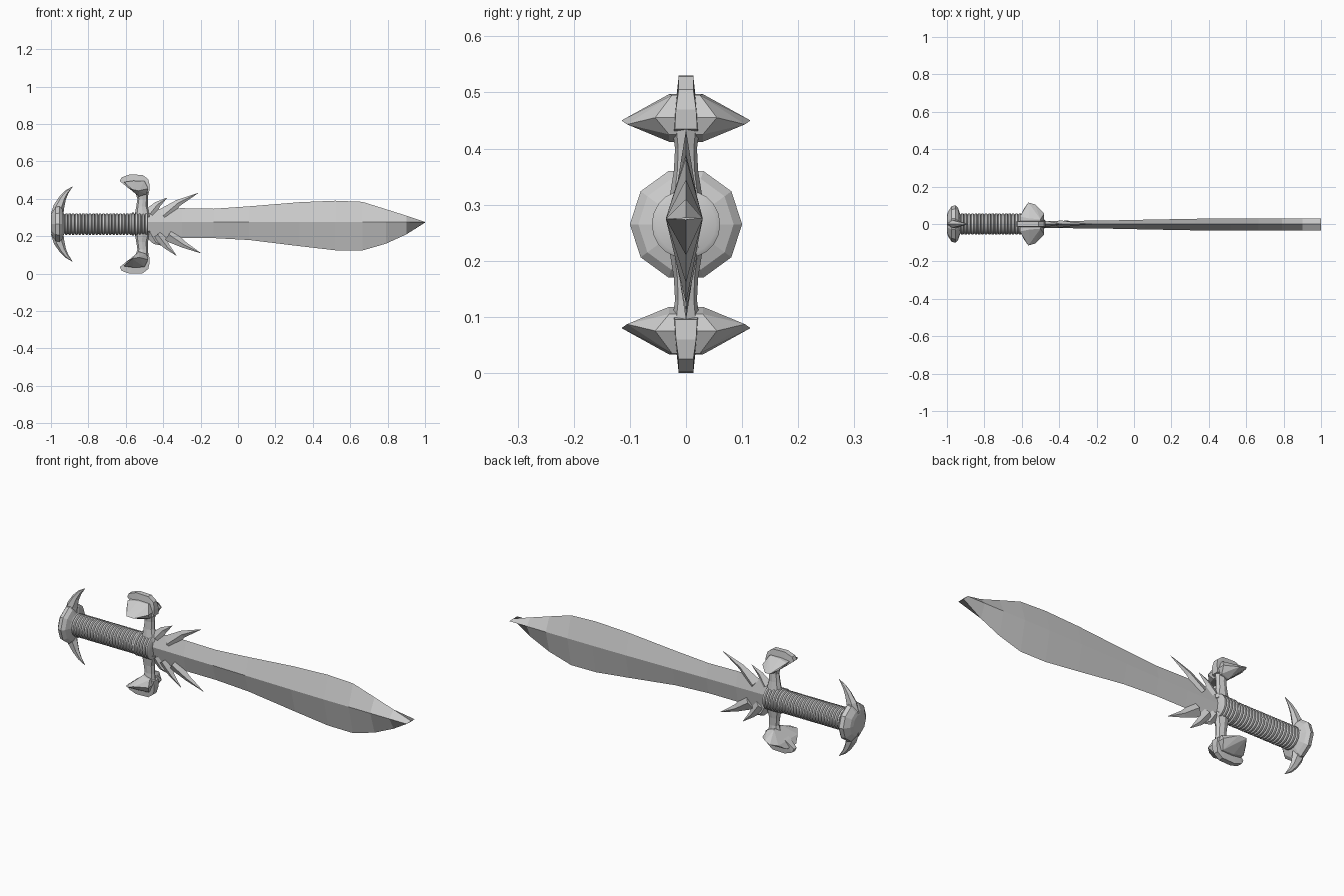
import bpy, bmesh, math
from mathutils import Vector

MID = 0.265  # height of the sword's long axis

if "Cube" in bpy.data.objects:
    bpy.data.objects.remove(bpy.data.objects["Cube"], do_unlink=True)

steel = bpy.data.materials.new("grey steel")
steel.use_nodes = True
GREY = (0.6, 0.6, 0.6, 1)
steel.diffuse_color = GREY
steel.node_tree.nodes["Principled BSDF"].inputs["Base Color"].default_value = GREY


def finish(name, bm):
    bmesh.ops.recalc_face_normals(bm, faces=bm.faces)
    mesh = bpy.data.meshes.new(name)
    bm.to_mesh(mesh)
    bm.free()
    mesh.materials.append(steel)
    obj = bpy.data.objects.new(name, mesh)
    bpy.context.collection.objects.link(obj)
    return obj


def loft(name, rings):
    """Skin a list of equal-length point rings and cap both ends."""
    bm = bmesh.new()
    rows = [[bm.verts.new(p) for p in ring] for ring in rings]
    n = len(rows[0])
    for a, b in zip(rows, rows[1:]):
        for i in range(n):
            j = (i + 1) % n
            bm.faces.new((a[i], a[j], b[j], b[i]))
    bm.faces.new(rows[0])
    bm.faces.new(rows[-1])
    bmesh.ops.remove_doubles(bm, verts=bm.verts, dist=0.0001)
    return finish(name, bm)


def turned(name, profile, sides):
    """Revolve (x, radius) pairs about the long axis."""
    angles = [math.tau * i / sides for i in range(sides)]
    return loft(name, [[(x, r * math.cos(a), MID + r * math.sin(a)) for a in angles]
                       for x, r in profile])


def thorn(name, path, sides, flat):
    """Taper along (x, z, half width) points; flat scales the depth."""
    rings = []
    pts = [Vector((x, 0, z)) for x, z, w in path]
    for i, (p, (x, z, w)) in enumerate(zip(pts, path)):
        d = (pts[min(i + 1, len(pts) - 1)] - pts[max(i - 1, 0)]).normalized()
        side = Vector((d.z, 0, -d.x))
        rings.append([p + side * w * math.cos(math.tau * k / sides)
                      + Vector((0, flat * w * math.sin(math.tau * k / sides), 0))
                      for k in range(sides)])
    return loft(name, rings)


def hull(name, points):
    """Convex solid, with every point mirrored front to back."""
    bm = bmesh.new()
    for x, y, z in points:
        for s in (-1, 1):
            bm.verts.new((x, s * y, z))
    res = bmesh.ops.convex_hull(bm, input=bm.verts)
    bmesh.ops.delete(bm, geom=[v for v in bm.verts if not v.link_faces], context="VERTS")
    return finish(name, bm)


def flip(points, axis):
    """Mirror points to the lower half of the sword."""
    return [tuple(2 * MID - c if i == axis else c for i, c in enumerate(p)) for p in points]


# Blade: diamond sections (x, upper edge, lower edge, half thickness), chisel tip
sections = [(-0.49, 0.345, 0.19, 0.018), (-0.3, 0.35, 0.19, 0.02), (-0.13, 0.347, 0.19, 0.022),
            (0.06, 0.36, 0.18, 0.026), (0.33, 0.382, 0.147, 0.031), (0.52, 0.39, 0.125, 0.033),
            (0.665, 0.384, 0.124, 0.033), (0.79, 0.345, 0.16, 0.033), (0.9, 0.31, 0.21, 0.033),
            (1.0, 0.277, 0.273, 0.033)]
loft("blade", [[(x, 0, top), (x, t - 0.003, 0.275), (x, 0, low), (x, -t - 0.003, 0.275)]
               for x, top, low, t in sections])

# Barbs along the root of the blade
barbs = {
    "upper_long_barb": [(-0.4, 0.31, 0.04), (-0.32, 0.378, 0.018), (-0.215, 0.43, 0.001)],
    "upper_short_barb": [(-0.47, 0.32, 0.035), (-0.43, 0.37, 0.017), (-0.38, 0.405, 0.001)],
    "lower_short_barb": [(-0.47, 0.22, 0.035), (-0.44, 0.17, 0.016), (-0.405, 0.15, 0.001)],
    "lower_middle_barb": [(-0.43, 0.21, 0.035), (-0.38, 0.145, 0.016), (-0.33, 0.097, 0.001)],
    "lower_long_barb": [(-0.37, 0.21, 0.04), (-0.29, 0.155, 0.018), (-0.2, 0.11, 0.001)],
}
for name, path in barbs.items():
    thorn(name, path, 4, 0.5)


# Cord wrapped grip and the coarser collar in front of it
def wrapped(name, start, end, turns, inner, outer):
    step = (end - start) / turns
    profile = [(start, inner)]
    for i in range(turns):
        x = start + i * step
        profile += [(x + step * 0.25, outer), (x + step * 0.75, outer), (x + step, inner)]
    obj = turned(name, profile, 20)
    bpy.context.view_layer.objects.active = obj
    obj.select_set(True)
    bpy.ops.object.shade_smooth_by_angle(angle=math.radians(30))
    obj.select_set(False)


wrapped("grip", -0.945, -0.565, 21, 0.05, 0.057)
wrapped("collar", -0.57, -0.48, 5, 0.053, 0.061)

# Faceted pommel
turned("pommel", [(-1, 0.045), (-0.995, 0.065), (-0.975, 0.095), (-0.955, 0.1),
                  (-0.94, 0.085), (-0.93, 0.055)], 10)

# Guard arms, flared heads and pommel horns, above and below
horn = [(-0.968, 0.31, 0.034), (-0.957, 0.36, 0.029), (-0.937, 0.405, 0.019),
        (-0.915, 0.437, 0.011), (-0.885, 0.465, 0.001)]
arm = [(-0.51, 0.3, 0.045), (-0.513, 0.36, 0.031), (-0.51, 0.4, 0.028), (-0.515, 0.46, 0.04)]
spine = [(-0.622, 0.013, 0.515), (-0.58, 0.013, 0.53), (-0.51, 0.013, 0.528), (-0.48, 0.013, 0.505),
         (-0.472, 0.018, 0.47), (-0.475, 0.02, 0.435), (-0.53, 0.025, 0.42), (-0.59, 0.02, 0.46),
         (-0.632, 0.012, 0.495)]
wing = [(-0.61, 0.04, 0.49), (-0.56, 0.03, 0.497), (-0.5, 0.025, 0.495), (-0.48, 0.055, 0.455),
        (-0.565, 0.115, 0.45), (-0.53, 0.105, 0.443), (-0.59, 0.08, 0.462), (-0.53, 0.03, 0.412),
        (-0.49, 0.03, 0.425)]
for place, same in (("upper", True), ("lower", False)):
    pick = (lambda pts, axis: pts) if same else flip
    thorn(place + "_pommel_horn", pick(horn, 1), 6, 0.8)
    thorn(place + "_guard_arm", pick(arm, 1), 8, 0.7)
    hull(place + "_guard_spine", pick(spine, 2))
    hull(place + "_guard_flare", pick(wing, 2))
